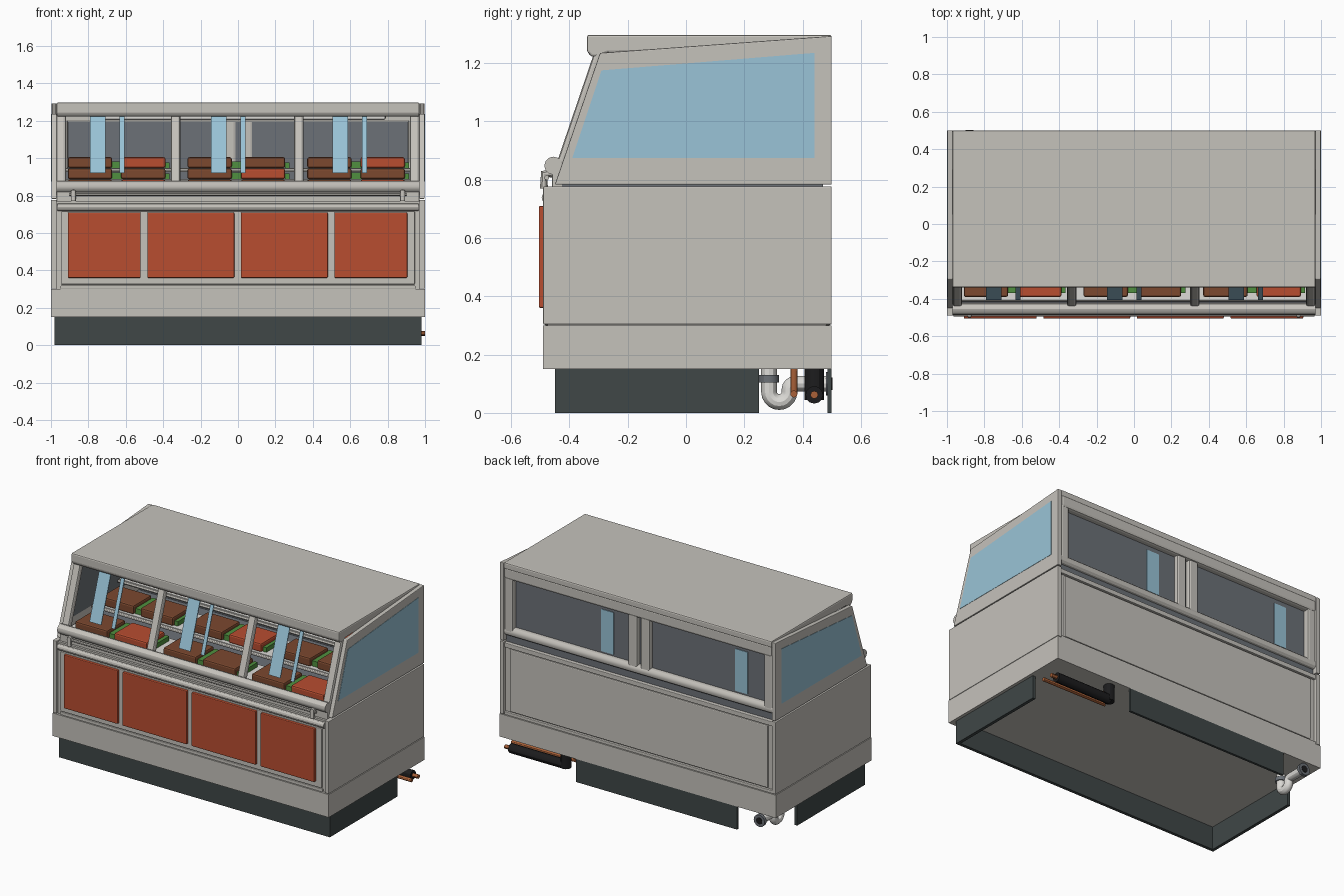
import bpy
import bmesh
import math
from mathutils import Vector

cube = bpy.data.objects.get("Cube")
if cube:
    bpy.data.objects.remove(cube, do_unlink=True)


def material(name, r, g, b):
    m = bpy.data.materials.new(name)
    m.use_nodes = True
    m.diffuse_color = (r, g, b, 1)
    bsdf = next(n for n in m.node_tree.nodes if n.type == 'BSDF_PRINCIPLED')
    bsdf.inputs["Base Color"].default_value = (r, g, b, 1)
    return m


LIGHT = material("light grey", .56, .54, .50)
RED = material("brick red", .48, .075, .03)
BROWN = material("brown", .20, .065, .028)
CHARCOAL = material("charcoal", .05, .063, .063)
GLASS = material("pale blue", .32, .55, .68)
GREY = material("mid grey", .15, .165, .185)
COPPER = material("copper", .40, .12, .04)
BLACK = material("black", .012, .012, .013)
GREEN = material("leaf green", .08, .28, .05)
WHITE = material("white", .72, .71, .68)


def finish(name, bm, mat, bevel=0):
    bmesh.ops.recalc_face_normals(bm, faces=bm.faces)
    me = bpy.data.meshes.new(name)
    bm.to_mesh(me)
    bm.free()
    me.materials.append(mat)
    ob = bpy.data.objects.new(name, me)
    bpy.context.collection.objects.link(ob)
    if bevel:
        mod = ob.modifiers.new("soft_edges", 'BEVEL')
        mod.width, mod.segments = bevel, 2
    return ob


def profile(name, pts, x0, x1, mat, bevel=0):
    """Extrude a (y, z) outline from x0 to x1."""
    bm = bmesh.new()
    face = bm.faces.new([bm.verts.new((x0, y, z)) for y, z in pts])
    new = bmesh.ops.extrude_face_region(bm, geom=[face])["geom"]
    bmesh.ops.translate(bm, vec=(x1 - x0, 0, 0),
                        verts=[v for v in new if isinstance(v, bmesh.types.BMVert)])
    return finish(name, bm, mat, bevel)


def box(name, x, y, z, mat, bevel=0):
    outline = [(y[0], z[0]), (y[1], z[0]), (y[1], z[1]), (y[0], z[1])]
    return profile(name, outline, x[0], x[1], mat, bevel)


def tube(name, pts, radius, mat):
    cu = bpy.data.curves.new(name, 'CURVE')
    cu.dimensions = '3D'
    cu.bevel_depth, cu.bevel_resolution, cu.use_fill_caps = radius, 4, True
    sp = cu.splines.new('POLY')
    sp.points.add(len(pts) - 1)
    for p, co in zip(sp.points, pts):
        p.co = (*co, 1)
    cu.materials.append(mat)
    ob = bpy.data.objects.new(name, cu)
    bpy.context.collection.objects.link(ob)
    bpy.ops.object.select_all(action='DESELECT')
    ob.select_set(True)
    bpy.context.view_layer.objects.active = ob
    bpy.ops.object.convert(target='MESH')
    bpy.ops.object.shade_smooth_by_angle()
    return ob


def slope(z):
    """Depth of the slanted front edge at height z."""
    return -.45 + (z - .78) * .34


def slanted(name, x0, x1, z0, z1, front, back, mat, bevel=0):
    pts = [(slope(z0) + front, z0), (slope(z1) + front, z1),
           (slope(z1) + back, z1), (slope(z0) + back, z0)]
    return profile(name, pts, x0, x1, mat, bevel)


# Hollow plinth
box("plinth_front", (-.98, .98), (-.45, -.43), (0, .15), CHARCOAL)
box("plinth_back", (-.72, .445), (.485, .5), (0, .15), CHARCOAL)

# Cabinet body
box("base_band", (-1, 1), (-.49, .5), (.15, .3), LIGHT)
box("cabinet_core", (-.97, .97), (-.475, .48), (.3, .77), LIGHT)
box("front_sill", (-.95, .95), (-.485, -.47), (.3, .32), LIGHT, .004)
box("front_panel", (-.945, .945), (-.487, -.47), (.325, .715), LIGHT, .004)
tube("front_ledge", [(-.965, -.475, .738), (.965, -.475, .738)], .02, LIGHT)
box("back_panel", (-.935, .935), (.47, .49), (.325, .735), LIGHT, .006)
box("back_groove", (-.97, .97), (.4, .47), (.76, .83), GREY)
for z0, z1 in ((.3, .32), (.74, .77)):
    box("back_trim", (-.97, .97), (.47, .495), (z0, z1), LIGHT, .004)
for x0, x1 in ((-.91, -.52), (-.485, -.02), (.015, .48), (.515, .905)):
    box("red_front_panel", (x0, x1), (-.505, -.48), (.36, .71), RED, .005)

# Both ends: plinth side, lower panel, glazed upper panel
for s in (-1, 1):
    box("plinth_side", (s * .98, s * .96), (-.45, .25), (0, .15), CHARCOAL)
    box("side_panel", (s * .97, s), (-.49, .5), (.303, .777), LIGHT, .004)
    profile("upper_side", [(-.45, .783), (-.295, 1.235), (.5, 1.293), (.5, .783)],
            s * .97, s * .998, LIGHT, .004)
    pane = [(-.39, .875), (-.29, 1.175), (.44, 1.235), (.44, .875)]
    profile("side_glass", pane, s * .995, s, GLASS)
    profile("inner_side_glass", pane, s * .968, s * .972, GREY)
    box("back_post", (s * .91, s * .97), (.44, .495), (.84, 1.24), LIGHT, .01)
    tube("rail_bracket", [(s * .88, -.455, .82), (s * .88, -.487, .82),
                          (s * .88, -.487, .77)], .014, LIGHT)

# Roof with a rounded front lip, back beam and lamp
profile("roof", [(-.34, 1.297), (.5, 1.297), (.5, 1.255), (-.27, 1.235),
                 (-.3, 1.222), (-.325, 1.222), (-.34, 1.24)], -.97, .97, LIGHT, .008)
box("back_beam", (-.97, .97), (.44, .5), (1.19, 1.27), LIGHT, .015)
box("lamp", (-.75, .79), (-.05, .02), (1.205, 1.24), WHITE, .01)

# Slanted front posts and glints on the front glass
for x in (-.945, -.333, .325, .945):
    slanted("front_post", x - .025, x + .025, .85, 1.25, -.02, .025, LIGHT, .012)
for x in (-.75, -.103, .547):
    slanted("wide_glint", x - .042, x + .042, .92, 1.23, -.003, .003, GLASS)
    slanted("thin_glint", x + .117, x + .142, .92, 1.23, -.003, .003, GLASS)

# Front rails
tube("front_rail", [(-.97, -.455, .848), (.97, -.455, .848)], .031, LIGHT)
tube("hanging_rail", [(-.9, -.478, .807), (.9, -.478, .807)], .008, LIGHT)
box("front_rail_base", (-.97, .97), (-.46, -.42), (.765, .84), LIGHT, .006)

# Back sliding doors
box("back_pane", (-.97, .97), (.45, .46), (.78, 1.25), GREY)
tube("back_rail", [(-.97, .467, .845), (.97, .467, .845)], .03, LIGHT)
for x in (-.045, .045):
    box("door_stile", (x - .034, x + .034), (.445, .49), (.85, 1.21), LIGHT, .012)
for x in (-.725, .245):
    box("door_glint", (x - .045, x + .045), (.458, .464), (.885, 1.16), GLASS)

# Stepped shelves with goods and greenery
box("display_floor", (-.97, .97), (-.43, .46), (.765, .79), GREY)
bays = (-.65, -.01, .63)
red_slots = ({1, 5}, {3}, {1, 5})
for row, reds in enumerate(red_slots):
    y, z = -.39 + row * .27, .828 + row * .06
    box("shelf", (-.96, .96), (y - .01, y + .23), (z - .012, z), WHITE)
    box("shelf_riser", (-.96, .96), (y + .21, y + .23), (.78, z - .01), GREY)
    tube("shelf_rail", [(-.96, y - .015, z - .012), (.96, y - .015, z - .012)],
         .01, LIGHT)
    for i, bay in enumerate(bays):
        box("green_divider", (bay - .025, bay + .03), (y + .02, y + .2),
            (z, z + .035), GREEN)
        box("end_greenery", (bay + .26, bay + .285), (y + .02, y + .2),
            (z, z + .03), GREEN)
        for k, off in enumerate((-.26, .025)):
            mat = RED if i * 2 + k in reds else BROWN
            box("goods", (bay + off, bay + off + .237), (y, y + .19),
                (z, z + .057), mat, .01)

# Drain trap at the back right
PX = -.88
bend = [(PX, .32 - .035 * math.cos(math.pi * i / 10),
         .072 - .035 * math.sin(math.pi * i / 10)) for i in range(11)]
elbow = [(PX, .375 - .02 * math.cos(math.pi * i / 8),
          .08 + .02 * math.sin(math.pi * i / 8)) for i in range(5)]
tube("drain_trap", [(PX, .285, .155)] + bend + elbow + [(PX, .495, .1)], .027, WHITE)
tube("trap_collar", [(PX, .285, .105), (PX, .285, .13)], .034, GREY)
tube("outlet_collar", [(PX, .48, .1), (PX, .5, .1)], .04, GREY)
tube("outlet_bore", [(PX, .499, .1), (PX, .502, .1)], .022, BLACK)

# Refrigerant pipes at the back left
tube("insulated_pipe", [(.96, .44, .062), (.56, .44, .062)], .03, BLACK)
tube("insulated_riser", [(.56, .44, .045), (.56, .44, .155)], .033, BLACK)
tube("copper_core", [(1, .44, .062), (.95, .44, .062)], .013, COPPER)
tube("copper_pipe", [(1, .37, .065), (.54, .37, .065), (.54, .37, .155)], .012, COPPER)
